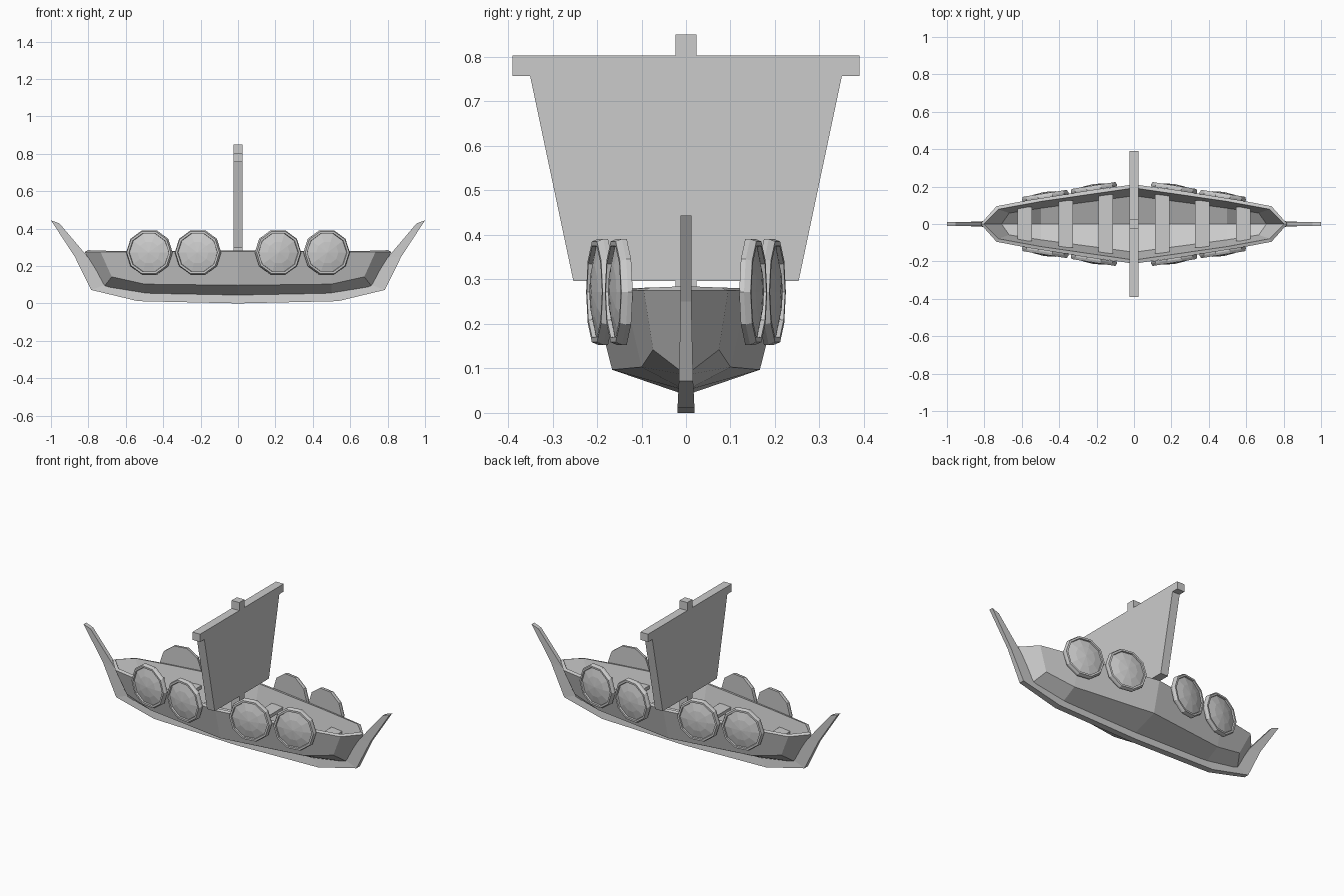
import bpy, bmesh, math
from mathutils import Matrix, Vector

if "Cube" in bpy.data.objects:
    bpy.data.objects.remove(bpy.data.objects["Cube"])


def finish(name, bm):
    bmesh.ops.remove_doubles(bm, verts=bm.verts, dist=0.0005)
    bmesh.ops.recalc_face_normals(bm, faces=bm.faces)
    me = bpy.data.meshes.new(name)
    bm.to_mesh(me)
    bm.free()
    ob = bpy.data.objects.new(name, me)
    bpy.context.collection.objects.link(ob)
    return ob


def box(name, center, size):
    bm = bmesh.new()
    bmesh.ops.create_cube(bm, size=1)
    for v in bm.verts:
        v.co = Vector(v.co[i] * size[i] + center[i] for i in range(3))
    return finish(name, bm)


def skin(bm, rows, closed=False):
    """Quads between neighbouring rows of points."""
    vr = [[bm.verts.new(p) for p in r] for r in rows]
    n = len(vr[0])
    for a, b in zip(vr, vr[1:]):
        for i in range(n if closed else n - 1):
            j = (i + 1) % n
            bm.faces.new((a[i], a[j], b[j], b[i]))
    return vr


# Hull: half stations (gunwale, chine, keel line), mirrored to both ends and sides
half = [
    [(0, .212, .278), (0, .166, .097), (0, 0, .04)],
    [(.5, .140, .276), (.5, .100, .103), (.5, 0, .05)],
    [(.735, .095, .275), (.675, .074, .142), (.72, 0, .085)],
    [(.82, 0, .275), (.72, 0, .085), (.72, 0, .085)],
]
bm = bmesh.new()
for sx in (-1, 1):
    for sy in (-1, 1):
        skin(bm, [[(x * sx, y * sy, z) for x, y, z in r] for r in half])
bmesh.ops.remove_doubles(bm, verts=bm.verts, dist=0.0005)
bmesh.ops.dissolve_degenerate(bm, edges=bm.edges, dist=0.0005)
bmesh.ops.recalc_face_normals(bm, faces=bm.faces)
# make the normals of the open shell point outwards
low = min(bm.faces, key=lambda f: f.calc_center_median().z)
if low.normal.z > 0:
    bmesh.ops.reverse_faces(bm, faces=bm.faces)
me = bpy.data.meshes.new("hull")
bm.to_mesh(me)
bm.free()
hull = bpy.data.objects.new("hull", me)
bpy.context.collection.objects.link(hull)
shell = hull.modifiers.new("planking", 'SOLIDIFY')
shell.thickness = .02
shell.offset = -1

# Keel sweeping up into both stems: (outer x, z), (inner x, z), outer half width
keel = [
    ((0, 0), (0, .055), .019),
    ((.535, .012), (.5, .06), .019),
    ((.785, .072), (.71, .10), .016),
    ((.873, .25), (.80, .245), .012),
    ((1.0, .444), (.955, .428), .012),
]
rows = []
for s, part in ((-1, keel[:0:-1]), (1, keel)):
    for (ox, oz), (ix, iz), w in part:
        rows.append([(ox * s, -w, oz), (ox * s, w, oz),
                     (ix * s, .012, iz), (ix * s, -.012, iz)])
bm = bmesh.new()
vr = skin(bm, rows, closed=True)
bm.faces.new(vr[0])
bm.faces.new(vr[-1])
finish("keel_and_stems", bm)

# Rowing benches
for s in (-1, 1):
    for i, (x, hw) in enumerate([(.15, .157), (.365, .125), (.585, .092)]):
        box("bench", (x * s, 0, .20), (.078, hw * 2, .02))

# Mast and yard
box("mast", (0, 0, .45), (.05, .048, .80))
box("yard", (0, 0, .78), (.05, .78, .046))

# Sail: tapered slab
bm = bmesh.new()
vr = skin(bm, [[(x, -.36, .803), (x, .36, .803), (x, .253, .296), (x, -.253, .296)]
               for x in (-.025, .025)], closed=True)
for r in vr:
    bm.faces.new(r)
finish("sail", bm)

# Shields: ten-sided turned profile (radius, height outwards)
profile = [(0, -.013), (.125, -.013), (.125, -.002), (.119, .012),
           (.108, .012), (.106, .003), (.06, .014), (0, .02)]


def shield(x, y, yaw):
    bm = bmesh.new()
    skin(bm, [[(r * math.cos(k * math.tau / 10), h, r * math.sin(k * math.tau / 10))
               for k in range(10)] for r, h in profile], closed=True)
    bmesh.ops.remove_doubles(bm, verts=bm.verts, dist=0.0005)
    bmesh.ops.dissolve_degenerate(bm, edges=bm.edges, dist=0.0005)
    bm.transform(Matrix.Translation((x, y, .272)) @ Matrix.Rotation(yaw, 4, 'Z'))
    finish("shield", bm)


for sx in (-1, 1):
    for sy in (-1, 1):
        for x, y in ((.215, .194), (.475, .152)):
            yaw = -sx * math.radians(9)
            if sy < 0:
                yaw = math.pi - yaw
            shield(x * sx, y * sy, yaw)
